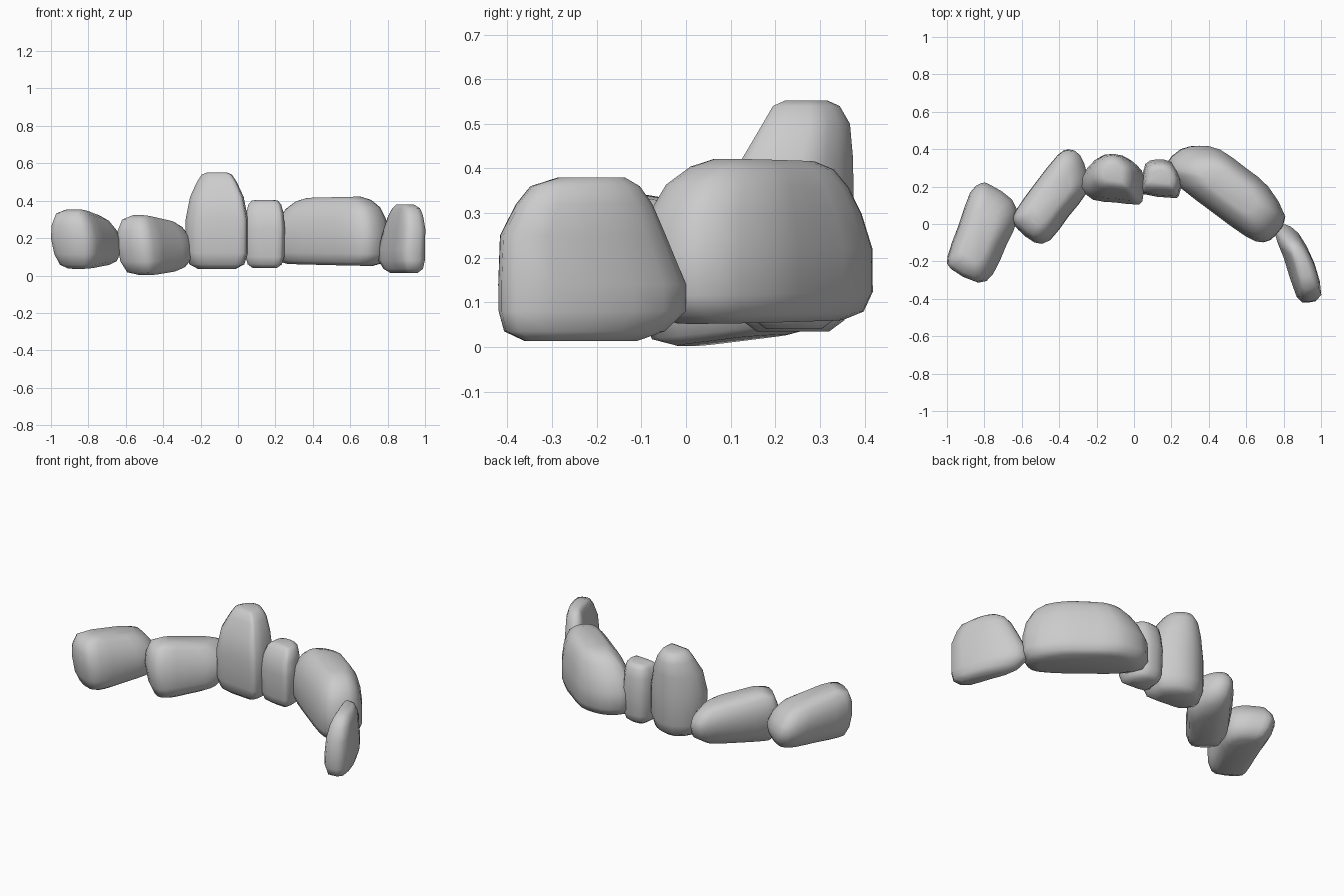
import bpy, bmesh, math


def round_outline(pts):
    """Double the point count of a closed outline with smooth midpoints."""
    out, n = [], len(pts)
    for i in range(n):
        a, b, c, d = (pts[(i + k) % n] for k in (-1, 0, 1, 2))
        out.append(b)
        out.append(tuple((9 * (b[k] + c[k]) - a[k] - d[k]) / 16 for k in (0, 1)))
    return out


def rock(name, outline, yaw, levels, tilt_low=0.0, tilt_top=0.0):
    """Loft a plan outline through levels (z, length scale, width scale, slide along, slide across)."""
    ca, sa = math.cos(math.radians(yaw)), math.sin(math.radians(yaw))
    uv = [(x * ca + y * sa, -x * sa + y * ca) for x, y in round_outline(outline)]
    cu = (min(p[0] for p in uv) + max(p[0] for p in uv)) / 2
    cv = (min(p[1] for p in uv) + max(p[1] for p in uv)) / 2
    z0, z1 = levels[0][0], levels[-1][0]
    bm = bmesh.new()
    rings = []
    for z, su, sv, du, dv in levels:
        ring = []
        t = (z - z0) / (z1 - z0)
        tilt = tilt_low * (1 - t) + tilt_top * t
        for u, v in uv:
            lu, lv = (u - cu) * su + du, (v - cv) * sv + dv
            pu, pv = cu + lu, cv + lv
            ring.append(bm.verts.new((pu * ca - pv * sa, pu * sa + pv * ca, max(0, z + tilt * lu))))
        rings.append(ring)
    n = len(uv)
    for a, b in zip(rings, rings[1:]):
        for i in range(n):
            j = (i + 1) % n
            bm.faces.new((a[i], a[j], b[j], b[i]))
    bm.faces.new(rings[0])
    bm.faces.new(rings[-1])
    bmesh.ops.recalc_face_normals(bm, faces=bm.faces)
    for f in bm.faces:
        f.smooth = True
    me = bpy.data.meshes.new(name)
    bm.to_mesh(me)
    bm.free()
    bpy.context.collection.objects.link(bpy.data.objects.new(name, me))


# Far left stone, leaning outward, lower at the back
rock("stone_far_left",
     [(-1, -.17), (-.98, -.24), (-.83, -.315), (-.75, -.27), (-.68, -.12), (-.62, .02),
      (-.65, .13), (-.77, .21), (-.82, .22), (-.88, .17), (-.94, 0)], 66,
     [(.05, .7, .5, 0, -.02), (.07, .87, .75, 0, -.015), (.12, .96, .9, 0, -.008),
      (.19, 1, .97, 0, 0), (.25, .96, .88, -.01, .005), (.305, .83, .68, -.02, .01),
      (.33, .55, .42, -.02, .01)], .08, -.15)

# Left stone
rock("stone_left",
     [(-.65, .02), (-.62, -.03), (-.53, -.1), (-.45, -.09), (-.35, .04), (-.25, .17),
      (-.25, .27), (-.29, .37), (-.35, .4), (-.41, .37), (-.53, .22), (-.63, .08)], 52,
     [(.018, .5, .45, -.03, -.03), (.035, .78, .72, -.02, -.02), (.085, .95, .92, 0, -.01),
      (.165, 1, .98, 0, 0), (.22, .97, .9, 0, .008), (.275, .84, .7, -.01, .012),
      (.3, .6, .45, -.01, .012)], .1, -.14)

# Tall centre stone, front slopes back at the top
rock("stone_tall",
     [(-.28, .2), (-.25, .3), (-.16, .37), (-.06, .365), (.02, .31), (.053, .25),
      (.045, .12), (0, .105), (-.1, .115), (-.22, .13)], 0,
     [(.035, .6, .6, 0, 0), (.06, .88, .85, 0, 0), (.12, 1, .97, 0, 0), (.3, 1, 1, 0, 0),
      (.42, .86, .92, 0, .01), (.5, .64, .72, 0, .03), (.54, .48, .55, 0, .03),
      (.552, .3, .35, 0, .03)])

# Small narrow stone
rock("stone_small",
     [(.043, .22), (.06, .32), (.12, .345), (.2, .33), (.25, .24), (.24, .15),
      (.2, .14), (.05, .16)], 0,
     [(.04, .6, .6, 0, 0), (.06, .85, .85, 0, 0), (.1, .97, .95, 0, 0), (.25, 1, 1, 0, 0),
      (.33, .94, .9, 0, 0), (.38, .82, .7, 0, .01), (.4, .65, .52, 0, .01),
      (.405, .4, .35, 0, .01)])

# Long right stone
rock("stone_long",
     [(.17, .32), (.25, .4), (.35, .42), (.46, .4), (.6, .3), (.72, .2), (.81, .04),
      (.76, -.06), (.69, -.1), (.6, -.07), (.42, .06), (.25, .19), (.2, .25)], -37,
     [(.057, .72, .7, 0, 0), (.075, .92, .88, 0, 0), (.12, 1, .98, 0, 0), (.22, .99, .99, 0, 0),
      (.3, .91, .92, .01, 0), (.36, .79, .78, .015, .005), (.4, .64, .58, .01, .01),
      (.418, .46, .38, .01, .01)], -.02, .02)

# Thin stone at the right end
rock("stone_far_right",
     [(.75, -.04), (.8, 0), (.88, -.05), (.96, -.2), (1, -.38), (.93, -.42),
      (.87, -.39), (.8, -.18)], -65,
     [(.013, .6, .5, .03, 0), (.035, .86, .8, .02, 0), (.08, 1, .97, 0, 0), (.14, 1, 1, 0, 0),
      (.25, .88, .92, .025, .005), (.32, .72, .8, .025, .012), (.36, .58, .62, .025, .015),
      (.38, .35, .4, .01, .015)])
